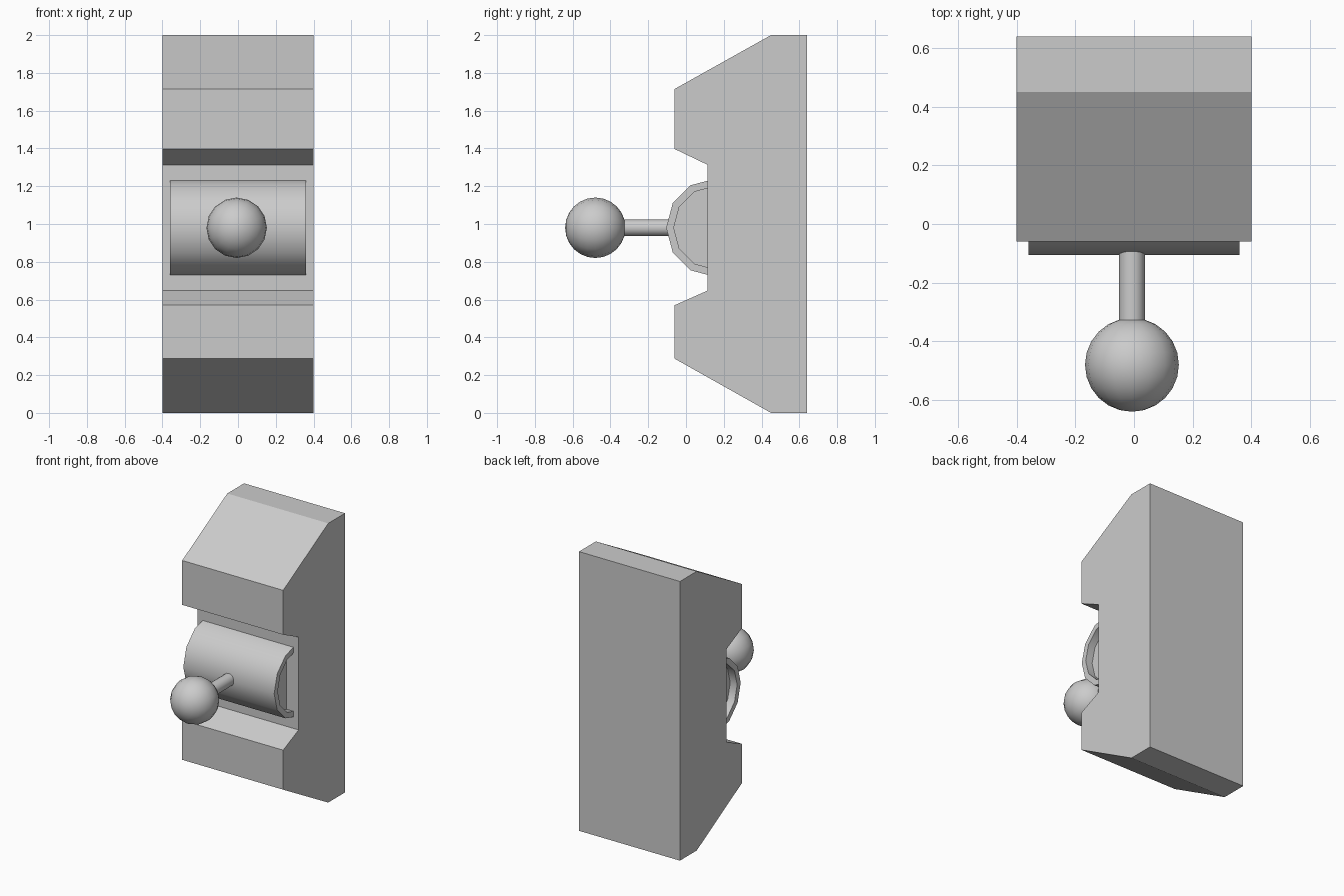
import bpy, bmesh, math
from mathutils import Matrix, Vector

cube = bpy.data.objects.get("Cube")
if cube:
    bpy.data.objects.remove(cube, do_unlink=True)

grey = bpy.data.materials.new("plain grey")
grey.use_nodes = True
colour = (0.6, 0.6, 0.6, 1)
grey.diffuse_color = colour
grey.node_tree.nodes["Principled BSDF"].inputs["Base Color"].default_value = colour

MID = 0.98          # height of the drum axis
LEVER_X = -0.007    # sideways position of the lever


def finish(name, bm, smooth=False):
    bmesh.ops.recalc_face_normals(bm, faces=bm.faces)
    mesh = bpy.data.meshes.new(name)
    bm.to_mesh(mesh)
    bm.free()
    mesh.materials.append(grey)
    ob = bpy.data.objects.new(name, mesh)
    bpy.context.scene.collection.objects.link(ob)
    if smooth:
        bpy.ops.object.select_all(action='DESELECT')
        ob.select_set(True)
        bpy.context.view_layer.objects.active = ob
        bpy.ops.object.shade_smooth_by_angle(angle=math.radians(40))
    return ob


def extrude_x(name, profile, half, smooth=False):
    """Extrude a (y, z) profile symmetrically along x."""
    bm = bmesh.new()
    face = bm.faces.new([bm.verts.new((-half, y, z)) for y, z in profile])
    out = bmesh.ops.extrude_face_region(bm, geom=[face])
    moved = [v for v in out["geom"] if isinstance(v, bmesh.types.BMVert)]
    bmesh.ops.translate(bm, verts=moved, vec=(2 * half, 0, 0))
    return finish(name, bm, smooth)


def arc(radius, back=0.118):
    """Twelve-sided half circle around the drum axis, ending at the housing."""
    pts = []
    for i in range(-3, 4):
        a = math.radians(30 * i)
        pts.append((0.155 - radius * math.cos(a), MID + radius * math.sin(a)))
    # trim the end points back to the wall of the recess
    for end, near in ((0, 1), (6, 5)):
        (y0, z0), (y1, z1) = pts[near], pts[end]
        t = (back - y0) / (y1 - y0)
        pts[end] = (back, z0 + t * (z1 - z0))
    return pts


# Housing with a recess in the front
extrude_x("housing", [(0.64, 0), (0.45, 0), (-0.06, 0.287), (-0.06, 0.57),
                      (0.115, 0.648), (0.115, 1.313), (-0.06, 1.397),
                      (-0.06, 1.715), (0.45, 2), (0.64, 2)], 0.4)

# Drum: curved shell with a core set in from its ends
extrude_x("drum_shell", arc(0.26) + arc(0.22)[::-1], 0.36, True)
extrude_x("drum_core", arc(0.221), 0.305, True)

# Lever arm and ball, both along y
turn = Matrix.Rotation(math.pi / 2, 4, 'X')
bm = bmesh.new()
bmesh.ops.create_cone(bm, cap_ends=True, segments=16, radius1=0.044, radius2=0.044,
                      depth=0.27,
                      matrix=Matrix.Translation(Vector((LEVER_X, -0.215, MID))) @ turn)
finish("lever_arm", bm, True)

bm = bmesh.new()
bmesh.ops.create_uvsphere(bm, u_segments=16, v_segments=12, radius=0.16,
                          matrix=Matrix.Translation(Vector((LEVER_X, -0.48, MID))) @ turn)
finish("lever_ball", bm, True)
